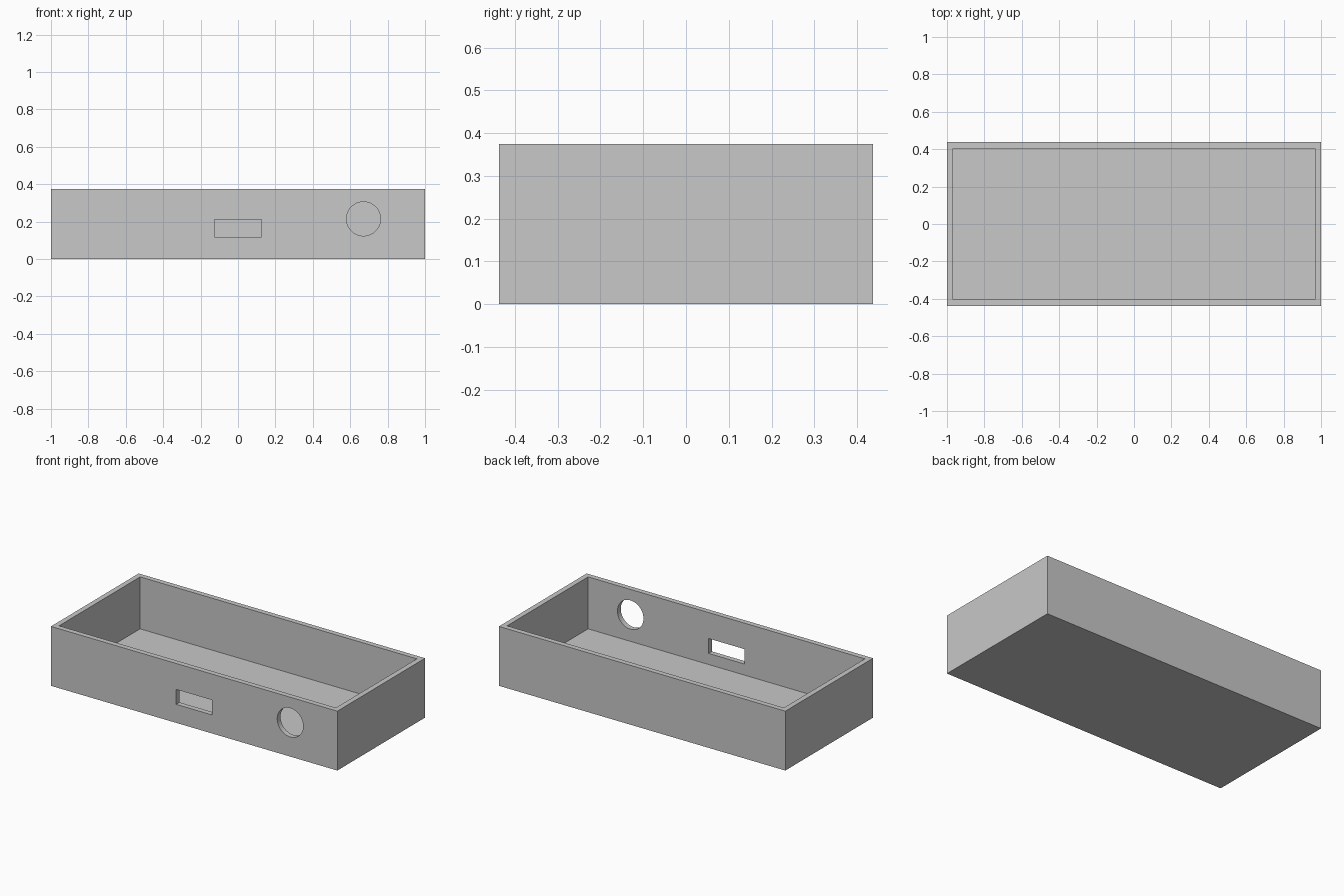
import bpy
import bmesh
from mathutils import Matrix, Vector

cube = bpy.data.objects.get("Cube")
if cube:
    bpy.data.objects.remove(cube, do_unlink=True)

LENGTH, DEPTH, HEIGHT, WALL = 2.0, 0.875, 0.375, 0.047

grey = bpy.data.materials.new("plain_grey")
grey.use_nodes = True
colour = (0.58, 0.58, 0.58, 1)
grey.diffuse_color = colour
grey.node_tree.nodes["Principled BSDF"].inputs["Base Color"].default_value = colour


def add_object(name, bm):
    mesh = bpy.data.meshes.new(name)
    bm.to_mesh(mesh)
    bm.free()
    mesh.materials.append(grey)
    obj = bpy.data.objects.new(name, mesh)
    bpy.context.collection.objects.link(obj)
    return obj


def block(size, centre):
    bm = bmesh.new()
    bmesh.ops.create_cube(bm, size=1)
    bmesh.ops.scale(bm, vec=size, verts=bm.verts)
    bmesh.ops.translate(bm, vec=centre, verts=bm.verts)
    return bm


# Open tray: inset the top face and sink it down to the floor
bm = block((LENGTH, DEPTH, HEIGHT), (0, 0, HEIGHT / 2))
top = max(bm.faces, key=lambda f: f.calc_center_median().z)
bmesh.ops.inset_region(bm, faces=[top], thickness=WALL)
sunk = bmesh.ops.extrude_discrete_faces(bm, faces=[top])["faces"][0]
bmesh.ops.translate(bm, vec=(0, 0, WALL - HEIGHT), verts=sunk.verts)
bmesh.ops.recalc_face_normals(bm, faces=bm.faces)
tray = add_object("enclosure_tray", bm)

# Cutters through the front wall: rectangular slot and round port
front_y = -DEPTH / 2 + WALL / 2
slot = add_object("slot_cutter", block((0.25, WALL * 3, 0.094), (0, front_y, 0.164)))

bm = bmesh.new()
bmesh.ops.create_cone(bm, cap_ends=True, segments=64, radius1=0.091,
                      radius2=0.091, depth=WALL * 3)
bmesh.ops.rotate(bm, cent=Vector(), matrix=Matrix.Rotation(1.5707963, 3, "X"), verts=bm.verts)
bmesh.ops.translate(bm, vec=(0.671, front_y, 0.215), verts=bm.verts)
port = add_object("port_cutter", bm)

# Cut the openings, then discard the cutters
bpy.context.view_layer.objects.active = tray
tray.select_set(True)
for cutter in (slot, port):
    cutter.hide_render = True
    mod = tray.modifiers.new(cutter.name, "BOOLEAN")
    mod.operation = "DIFFERENCE"
    mod.solver = "EXACT"
    mod.object = cutter
    bpy.ops.object.modifier_apply(modifier=mod.name)
    bpy.data.objects.remove(cutter, do_unlink=True)

# Smooth the round bore while the corners stay sharp
for obj in bpy.context.selected_objects:
    obj.select_set(obj == tray)
bpy.ops.object.shade_smooth_by_angle()
